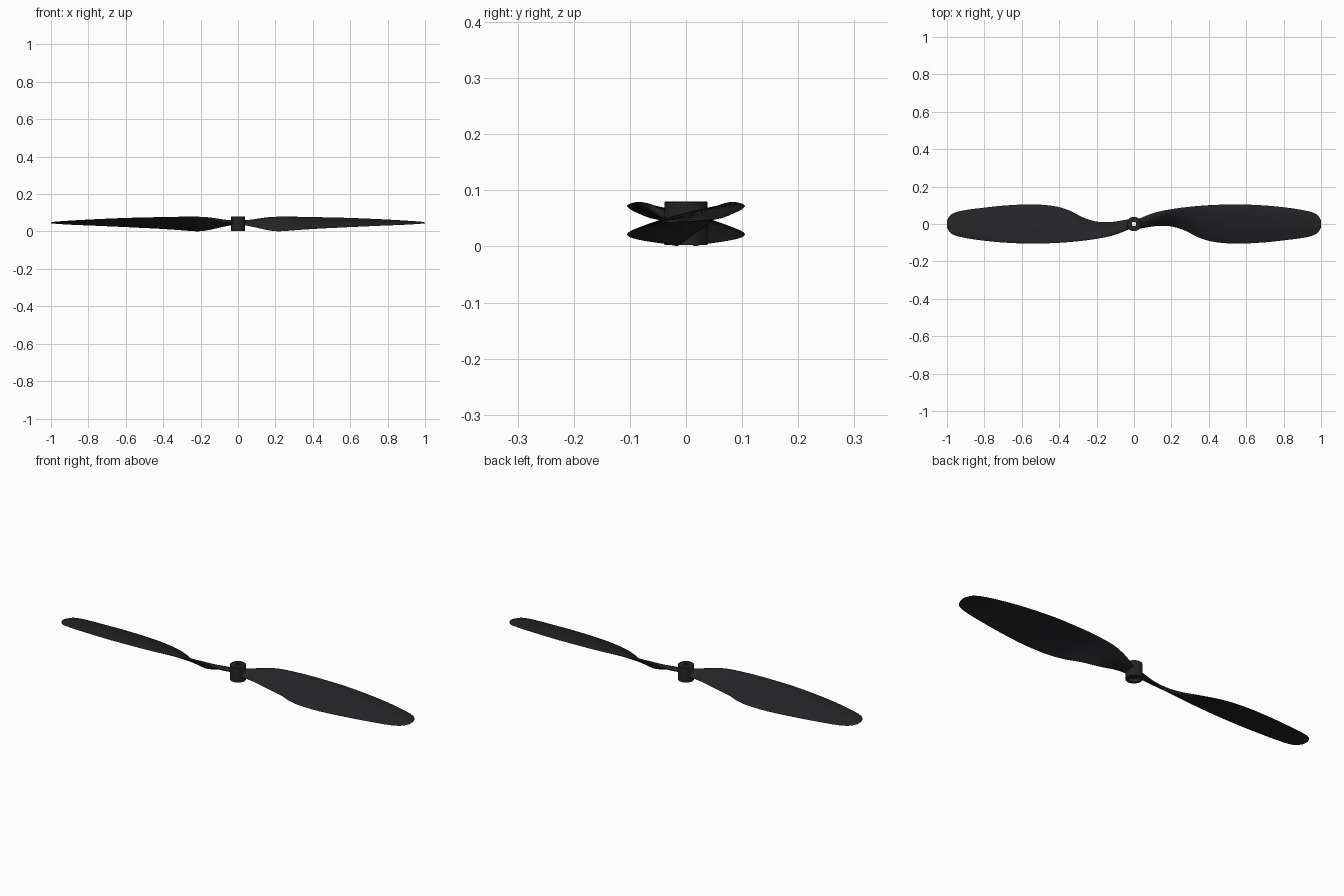
import bpy, bmesh, math
from mathutils import Vector

if "Cube" in bpy.data.objects:
    bpy.data.objects.remove(bpy.data.objects["Cube"])

mat = bpy.data.materials.new("black_plastic")
mat.diffuse_color = (0.018, 0.018, 0.021, 1)
mat.use_nodes = True
mat.node_tree.nodes["Principled BSDF"].inputs["Base Color"].default_value = mat.diffuse_color


def finish(bm, name, angle):
    bmesh.ops.recalc_face_normals(bm, faces=bm.faces[:])
    me = bpy.data.meshes.new(name)
    bm.to_mesh(me)
    bm.free()
    me.materials.append(mat)
    ob = bpy.data.objects.new(name, me)
    bpy.context.collection.objects.link(ob)
    bpy.ops.object.select_all(action='DESELECT')
    ob.select_set(True)
    bpy.context.view_layer.objects.active = ob
    bpy.ops.object.shade_smooth_by_angle(angle=math.radians(angle))
    return ob


# Blade stations: x, high edge (y, z), low edge (y, z), thickness
STATIONS = [
    (0.025, 0.027, 0.052, -0.026, 0.034, 0.020),
    (0.060, 0.042, 0.057, -0.020, 0.029, 0.020),
    (0.110, 0.060, 0.067, -0.012, 0.018, 0.018),
    (0.160, 0.072, 0.075, -0.010, 0.007, 0.016),
    (0.210, 0.081, 0.078, -0.015, 0.001, 0.015),
    (0.270, 0.089, 0.078, -0.034, 0.004, 0.014),
    (0.350, 0.097, 0.077, -0.074, 0.010, 0.013),
    (0.430, 0.102, 0.075, -0.096, 0.015, 0.012),
    (0.550, 0.105, 0.072, -0.105, 0.021, 0.011),
    (0.700, 0.099, 0.066, -0.098, 0.028, 0.010),
    (0.820, 0.087, 0.060, -0.085, 0.033, 0.008),
    (0.910, 0.073, 0.054, -0.073, 0.037, 0.007),
    (0.960, 0.060, 0.050, -0.060, 0.040, 0.006),
    (0.985, 0.044, 0.048, -0.044, 0.042, 0.005),
    (1.000, 0.018, 0.046, -0.018, 0.043, 0.003),
]


def smooth_stations(steps):
    """Cubic interpolation through the stations."""
    n = len(STATIONS)

    def slope(i, k):
        a, b = STATIONS[max(i - 1, 0)], STATIONS[min(i + 1, n - 1)]
        return (b[k] - a[k]) / (b[0] - a[0])

    rows = []
    for i in range(n - 1):
        p, q = STATIONS[i], STATIONS[i + 1]
        h = q[0] - p[0]
        for s in range(steps):
            t = s / steps
            row = [p[0] + h * t]
            for k in range(1, 6):
                row.append((2*t**3 - 3*t*t + 1) * p[k] + (t**3 - 2*t*t + t) * h * slope(i, k)
                           + (3*t*t - 2*t**3) * q[k] + (t**3 - t*t) * h * slope(i + 1, k))
            rows.append(row)
    rows.append(list(STATIONS[-1]))
    return rows


def section(row, n=12):
    """Cambered airfoil, round at the high leading edge, thin at the low edge."""
    x, yh, zh, yl, zl, th = row
    lead, trail = Vector((x, yh, zh)), Vector((x, yl, zl))
    chord = trail - lead
    normal = Vector((0, chord.z, -chord.y)).normalized()
    pts = []
    for i in range(2 * n):
        a = math.pi * i / n
        u = (1 - math.cos(a)) / 2
        half = th * 1.3 * math.sqrt(u) * (1 - u) + th * 0.07 * math.sin(a / 1) ** 2
        camber = 0.035 * chord.length * 4 * u * (1 - u)
        side = 1 if i < n else -1
        pts.append(lead + chord * u + normal * (camber + side * half))
    return pts


def blade(name, turn):
    bm = bmesh.new()
    rings = [[bm.verts.new(p) for p in section(r)] for r in smooth_stations(4)]
    for a, b in zip(rings, rings[1:]):
        for i in range(len(a)):
            j = (i + 1) % len(a)
            bm.faces.new((a[i], a[j], b[j], b[i]))
    bm.faces.new(rings[0])
    bm.faces.new(rings[-1])
    ob = finish(bm, name, 50)
    ob.rotation_euler.z = turn


blade("right_blade", 0)
blade("left_blade", math.pi)

# Hub: lathed sleeve with a shaft bore and a wider recess underneath
PROFILE = [(0.012, 0.080), (0.037, 0.080), (0.0385, 0.0785), (0.0385, 0.003),
           (0.026, 0.003), (0.026, 0.020), (0.012, 0.020)]
bm = bmesh.new()
SEG = 48
rings = [[bm.verts.new((r * math.cos(2 * math.pi * s / SEG), r * math.sin(2 * math.pi * s / SEG), z))
          for r, z in PROFILE] for s in range(SEG)]
for s in range(SEG):
    a, b = rings[s], rings[(s + 1) % SEG]
    for i in range(len(PROFILE)):
        j = (i + 1) % len(PROFILE)
        bm.faces.new((a[i], a[j], b[j], b[i]))
finish(bm, "hub", 35)
